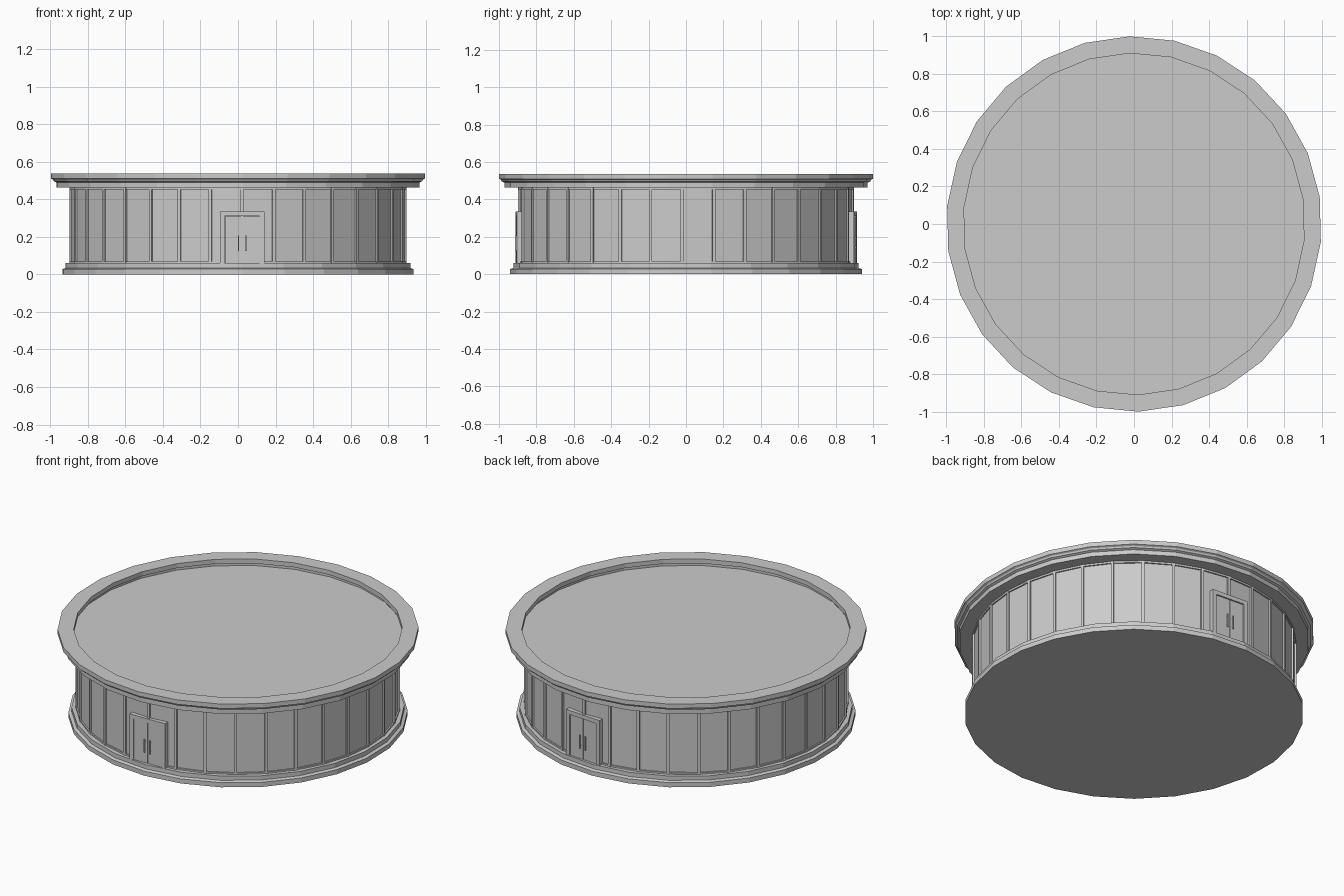
import bpy, bmesh
from math import cos, sin, pi, radians
from mathutils import Matrix

if "Cube" in bpy.data.objects:
    bpy.data.objects.remove(bpy.data.objects["Cube"])

RING_SIDES, WALL_SIDES = 26, 33
START = radians(-88.6)            # direction of the front door
STEP = 2 * pi / WALL_SIDES
WALL_R, LOW, HIGH = 0.89, 0.06, 0.463


def finish(name, bm):
    bmesh.ops.remove_doubles(bm, verts=bm.verts, dist=1e-6)
    bmesh.ops.recalc_face_normals(bm, faces=bm.faces)
    mesh = bpy.data.meshes.new(name)
    bm.to_mesh(mesh)
    bm.free()
    obj = bpy.data.objects.new(name, mesh)
    bpy.context.collection.objects.link(obj)
    return obj


def lathe(name, profile, sides, closed=False):
    """Turn an (r, z) profile round z; open profiles get flat caps."""
    bm = bmesh.new()
    rings = [[bm.verts.new((r * cos(START + 2 * pi * i / sides),
                            r * sin(START + 2 * pi * i / sides), z))
              for i in range(sides)] for r, z in profile]
    pairs = list(zip(rings, rings[1:]))
    if closed:
        pairs.append((rings[-1], rings[0]))
    else:
        bm.faces.new(rings[0])
        bm.faces.new(rings[-1])
    for a, b in pairs:
        for i in range(sides):
            j = (i + 1) % sides
            bm.faces.new((a[i], a[j], b[j], b[i]))
    return finish(name, bm)


def box(bm, angle, r0, r1, t0, t1, z0, z1):
    """Box spanning radial r, sideways t and z, turned to face an angle."""
    m = (Matrix.Rotation(angle, 4, 'Z')
         @ Matrix.Translation(((r0 + r1) / 2, (t0 + t1) / 2, (z0 + z1) / 2))
         @ Matrix.Diagonal((r1 - r0, t1 - t0, z1 - z0, 1)))
    bmesh.ops.create_cube(bm, size=1, matrix=m)


# Stepped base
lathe("base", [(0.94, 0), (0.94, 0.028), (0.922, 0.034), (0.922, LOW)], RING_SIDES)

# Faceted wall with thin rails at its foot and head
lathe("wall", [(WALL_R, LOW - 0.01), (WALL_R, HIGH + 0.01)], WALL_SIDES)
for name, z0, z1 in (("lower_rail", LOW, 0.069), ("upper_rail", 0.452, HIGH)):
    lathe(name, [(WALL_R - 0.01, z0), (WALL_R + 0.008, z0),
                 (WALL_R + 0.008, z1), (WALL_R - 0.01, z1)], WALL_SIDES, True)

# Upright fin on every wall corner
bm = bmesh.new()
for k in range(WALL_SIDES):
    box(bm, START + k * STEP, WALL_R - 0.015, WALL_R + 0.009, -0.008, 0.008, LOW, HIGH)
finish("wall_fins", bm)

# Roof edge moulding and sunken roof
lathe("cornice", [(0.87, HIGH), (0.972, HIGH), (0.972, 0.49), (0.985, 0.496),
                  (0.99, 0.505), (1.0, 0.51), (1.0, 0.537), (0.91, 0.537),
                  (0.91, 0.51), (0.925, 0.505), (0.925, 0.485), (0.87, 0.485)],
      RING_SIDES, True)
lathe("roof", [(0.93, 0.475), (0.93, 0.49)], RING_SIDES)

# Double doors at the front and back
for side, k in (("front", 0), ("back", 16)):
    a = START + k * STEP
    bm = bmesh.new()
    for s in (-1, 1):
        t = sorted((s * 0.093, s * 0.118))
        box(bm, a, 0.86, 0.908, *t, LOW, 0.31)
    box(bm, a, 0.86, 0.908, -0.118, 0.118, 0.31, 0.335)
    finish(side + "_door_frame", bm)

    bm = bmesh.new()
    for s in (-1, 1):
        box(bm, a, 0.86, 0.902, *sorted((s * 0.0015, s * 0.092)), LOW, 0.308)
    finish(side + "_door_leaves", bm)

    # Upright bar handles on short mounts
    bm = bmesh.new()
    for s in (-1, 1):
        c = s * 0.019
        box(bm, a, 0.908, 0.914, c - 0.003, c + 0.003, 0.125, 0.208)
        for z in (0.14, 0.19):
            box(bm, a, 0.9, 0.909, c - 0.002, c + 0.002, z, z + 0.005)
    finish(side + "_door_handles", bm)
